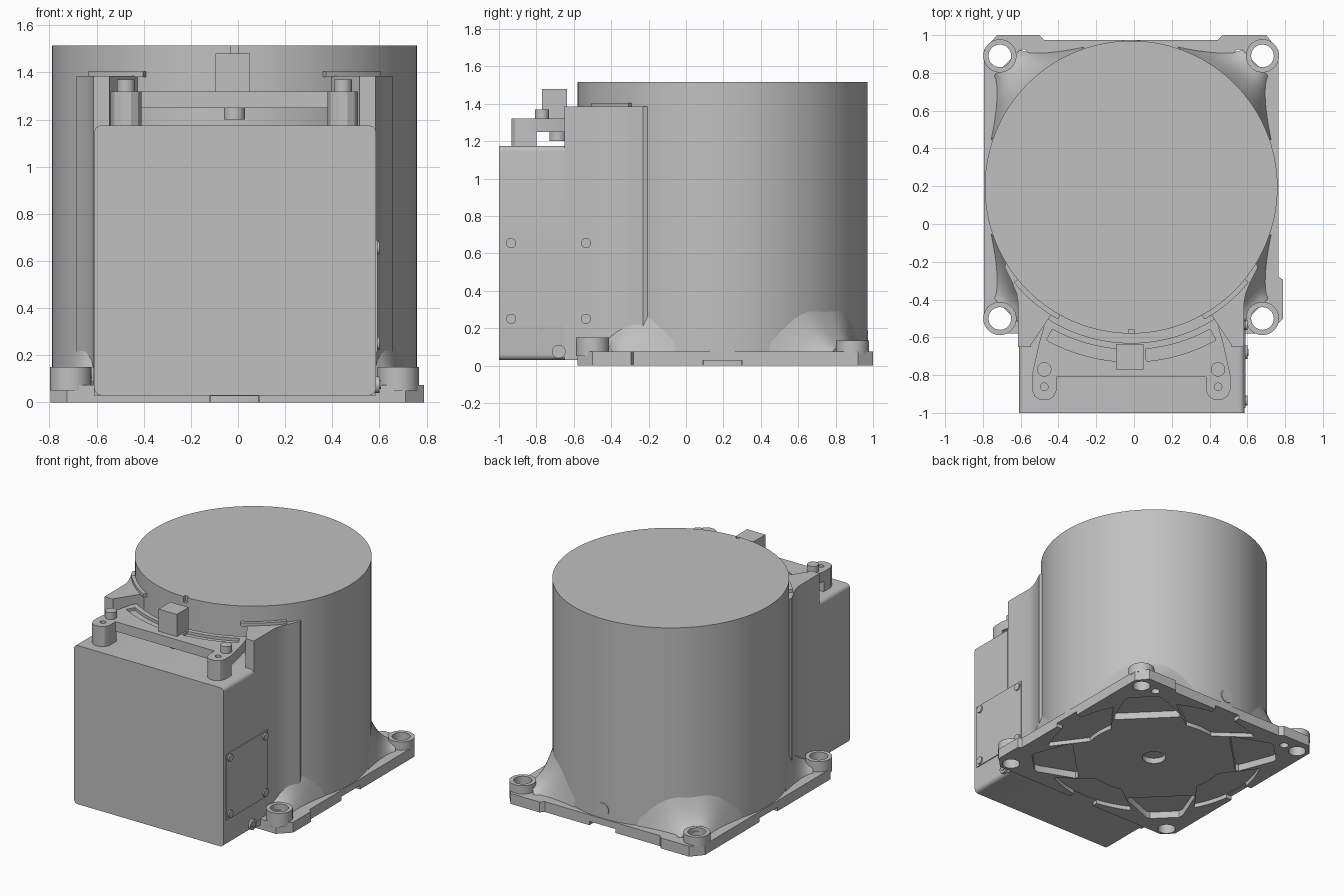
import bpy, bmesh, math
from mathutils import Vector, Matrix

cube = bpy.data.objects.get("Cube")
if cube:
    bpy.data.objects.remove(cube, do_unlink=True)

CX, CY, R = -0.015, 0.195, 0.775      # axis and radius of the main drum
parts = []

metal = bpy.data.materials.new("light grey metal")
metal.use_nodes = True
metal.diffuse_color = (0.53, 0.53, 0.53, 1)
metal.node_tree.nodes["Principled BSDF"].inputs["Base Color"].default_value = metal.diffuse_color


def finish(name, bm):
    bmesh.ops.recalc_face_normals(bm, faces=bm.faces)
    mesh = bpy.data.meshes.new(name)
    bm.to_mesh(mesh)
    bm.free()
    mesh.materials.append(metal)
    obj = bpy.data.objects.new(name, mesh)
    bpy.context.collection.objects.link(obj)
    parts.append(obj)
    return obj


def prism(name, pts, lo, hi, axis="z"):
    """Extrude a 2D outline along z, or along y when the outline is in x and z."""
    place = (lambda p, h: (p[0], p[1], h)) if axis == "z" else (lambda p, h: (p[0], h, p[1]))
    bm = bmesh.new()
    face = bm.faces.new([bm.verts.new(place(p, lo)) for p in pts])
    top = bmesh.ops.extrude_face_region(bm, geom=[face])["geom"]
    bmesh.ops.translate(bm, verts=[v for v in top if isinstance(v, bmesh.types.BMVert)],
                        vec=Vector(place((0, 0), hi - lo)))
    return finish(name, bm)


def rect(x0, x1, y0, y1):
    return [(x0, y0), (x1, y0), (x1, y1), (x0, y1)]


def rod(name, centre, r, length, axis="z", sides=32):
    bm = bmesh.new()
    turn = {"z": Matrix(), "x": Matrix.Rotation(math.pi / 2, 4, "Y"),
            "y": Matrix.Rotation(math.pi / 2, 4, "X")}[axis]
    bmesh.ops.create_cone(bm, cap_ends=True, segments=sides, radius1=r, radius2=r,
                          depth=length, matrix=Matrix.Translation(centre) @ turn)
    return finish(name, bm)


def polar(r, deg):
    a = math.radians(deg)
    return (CX + r * math.cos(a), CY + r * math.sin(a))


def arc(r, a0, a1, n=16):
    return [polar(r, a0 + (a1 - a0) * i / n) for i in range(n + 1)]


def band(r0, r1, a0, a1):
    return arc(r1, a0, a1) + arc(r0, a1, a0)


def cut(obj, cutters):
    bpy.context.view_layer.objects.active = obj
    for c in cutters:
        c.hide_render = True
        m = obj.modifiers.new("cut", "BOOLEAN")
        m.operation, m.solver, m.object = "DIFFERENCE", "EXACT", c
        bpy.ops.object.modifier_apply(modifier=m.name)
        parts.remove(c)
        bpy.data.objects.remove(c, do_unlink=True)


# Main drum with a small locating notch at the top front
drum = rod("drum", (CX, CY, 0.79), R, 1.45, sides=128)
cut(drum, [prism("notch", rect(CX - 0.015, CX + 0.015, -0.6, -0.558), 1.475, 1.6)])
rod("rear_plug", (CX, CY + R, 0.14), 0.048, 0.008, "y")

# Mounting plate with corner holes and hollowed underside
plate = prism("mounting_plate", [
    (-0.795, 0.92), (-0.725, 1.0), (-0.5, 1.0), (-0.475, 0.975), (0.445, 0.975),
    (0.47, 1.0), (0.7, 1.0), (0.765, 0.92), (0.765, -0.28), (0.79, -0.295),
    (0.79, -0.5), (0.71, -0.58), (-0.725, -0.58), (-0.795, -0.51)], 0, 0.075)
cutters = [rod("centre_hole", (CX, CY, 0), 0.08, 0.08)]
for k in range(4):
    d = 45 + 90 * k
    u = Vector(polar(1, d)) - Vector((CX, CY))
    w = Vector((-u.y, u.x))
    mid = Vector((CX, CY))
    pocket = [mid + u * r + w * h for r, h in
              ((0.54, -0.22), (0.56, -0.235), (0.81, -0.125), (0.83, -0.1),
               (0.83, 0.1), (0.81, 0.125), (0.56, 0.235), (0.54, 0.22))]
    cutters.append(prism("pocket", pocket, -0.1, 0.05))
    a = 90 * k
    cutters.append(prism("crescent", arc(0.74, a - 28, a + 28) + arc(0.49, a + 13, a - 13), -0.1, 0.03))
    edge = [polar(r, a + t) for r, t in ((0.735, -8), (0.9, -7), (0.9, 7), (0.735, 8))]
    cutters.append(prism("edge_notch", edge, -0.1, 0.028))
    cutters.append(rod("bolt_hole", (*polar(0.983, d), 0), 0.06, 1))
for s in (-1, 1):
    cutters.append(rod("pin_hole", (CX + s * 0.575, 0.895, 0), 0.03, 1))
cut(plate, cutters)


def gusset(name, deg):
    """Flared web that sweeps from the drum down to a corner."""
    bm = bmesh.new()
    rows, cols, grid = 12, 16, []
    turn = Matrix.Translation((CX, CY, 0)) @ Matrix.Rotation(math.radians(deg), 4, "Z")
    for i in range(rows + 1):
        s = i / rows
        half = 0.1 + 0.25 * (1 - s) ** 1.4
        high = 0.04 + 0.42 * (1 - s) ** 2.2
        row = []
        for j in range(cols + 1):
            t = 2 * j / cols - 1
            row.append(bm.verts.new(turn @ Vector((0.7 + 0.23 * s, t * half, 0.07 + high * (1 - abs(t) ** 3)))))
        grid.append(row)
    for a, b in zip(grid, grid[1:]):
        for j in range(cols):
            bm.faces.new((a[j], b[j], b[j + 1], a[j + 1]))
    return finish(name, bm)


# Corner gussets and bolt bosses
for k, corner in enumerate(("rear_right", "rear_left", "front_left", "front_right")):
    d = 45 + 90 * k
    web = gusset("gusset_" + corner, d)
    hole = (*polar(0.983, d), 0.1)
    boss = rod("bolt_boss_" + corner, (*hole[:2], 0.1), 0.088, 0.07 if k < 2 else 0.1)
    cut(boss, [rod("bolt_hole", hole, 0.06, 1)])

# Front housing with rounded long edges
X0, X1 = -0.61, 0.585
r, outline = 0.03, []
for cx, cz, a0 in ((X1 - r, 1.175 - r, 0), (X0 + r, 1.175 - r, 90), (X0 + r, 0.03 + r, 180), (X1 - r, 0.03 + r, 270)):
    for i in range(7):
        a = math.radians(a0 + 15 * i)
        outline.append((cx + r * math.cos(a), cz + r * math.sin(a)))
prism("front_housing", outline, -1.0, -0.65, "y")
prism("housing_foot", rect(X0, X1, -0.65, -0.57), 0.03, 0.075)

# Neck that blends into the drum, with raised shoulders either side of a pocket
side = [(0.598, -0.65), (0.598, -0.42), (0.606, -0.37), (0.63, -0.31), (0.67, -0.23), (0.6, 0)]
neck = prism("housing_neck", [(CX + x, y) for x, y in side] + [(CX - x, y) for x, y in reversed(side)], 0.075, 1.385)
inner = [(0.53, -0.7), (0.53, -0.64), (0.41, -0.46), (0.41, -0.3)]
cut(neck, [prism("pocket", [(CX + x, y) for x, y in inner] + [(CX - x, y) for x, y in reversed(inner)], 1.175, 1.6)])
for s, name in ((-1, "right"), (1, "left")):
    a = 270 + s * 40
    prism("shoulder_lip_" + name, band(0.75, 0.8, a - 11, a + 11), 1.38, 1.405)

# Curved bracket with two slotted bands
half = [(0.395, -0.81), (0.395, -0.88), (0.41, -0.913), (0.44, -0.932), (0.48, -0.932),
        (0.51, -0.913), (0.525, -0.88), (0.525, -0.8), (0.49, -0.64)]
bracket = prism("curved_bracket", [(CX + x, y) for x, y in half] + arc(0.825, 303, 237, 32)
                + [(CX - x, y) for x, y in reversed(half)], 1.25, 1.32)
cut(bracket, [prism("slot", band(0.86, 0.925, a, a + 24), 1.3, 1.4) for a in (241, 275)]
    + [rod("screw_hole", (CX + s * 0.46, -0.862, 1.3), 0.02, 0.2) for s in (-1, 1)])
for s, name in ((-1, "right"), (1, "left")):
    leg = [(CX + s * x, y) for x, y in half[1:8]] + [(CX + s * 0.395, -0.8)]
    prism("bracket_leg_" + name, leg, 1.17, 1.25)
    rod("bracket_stud_" + name, (CX + s * 0.46, -0.77, 1.31), 0.038, 0.12)
prism("connector_block", rect(CX - 0.08, CX + 0.066, -0.77, -0.635), 1.31, 1.48)
rod("bracket_screw", (CX, -0.685, 1.225), 0.045, 0.05)

# Side access cover, its screws and the grounding lug
prism("access_cover", rect(X1, X1 + 0.006, -0.975, -0.5), 0.215, 0.69)
for y in (-0.935, -0.535):
    for z in (0.25, 0.655):
        rod("cover_screw", (X1 + 0.006, y, z), 0.027, 0.02, "x", 16)
rod("ground_lug", (X1 + 0.005, -0.68, 0.075), 0.036, 0.02, "x")
rod("ground_screw", (X1 + 0.012, -0.68, 0.075), 0.018, 0.02, "x", 16)

# Smooth the round surfaces and keep crisp edges
bpy.ops.object.select_all(action="DESELECT")
for obj in parts:
    obj.select_set(True)
bpy.context.view_layer.objects.active = drum
bpy.ops.object.shade_smooth_by_angle(angle=math.radians(30))
